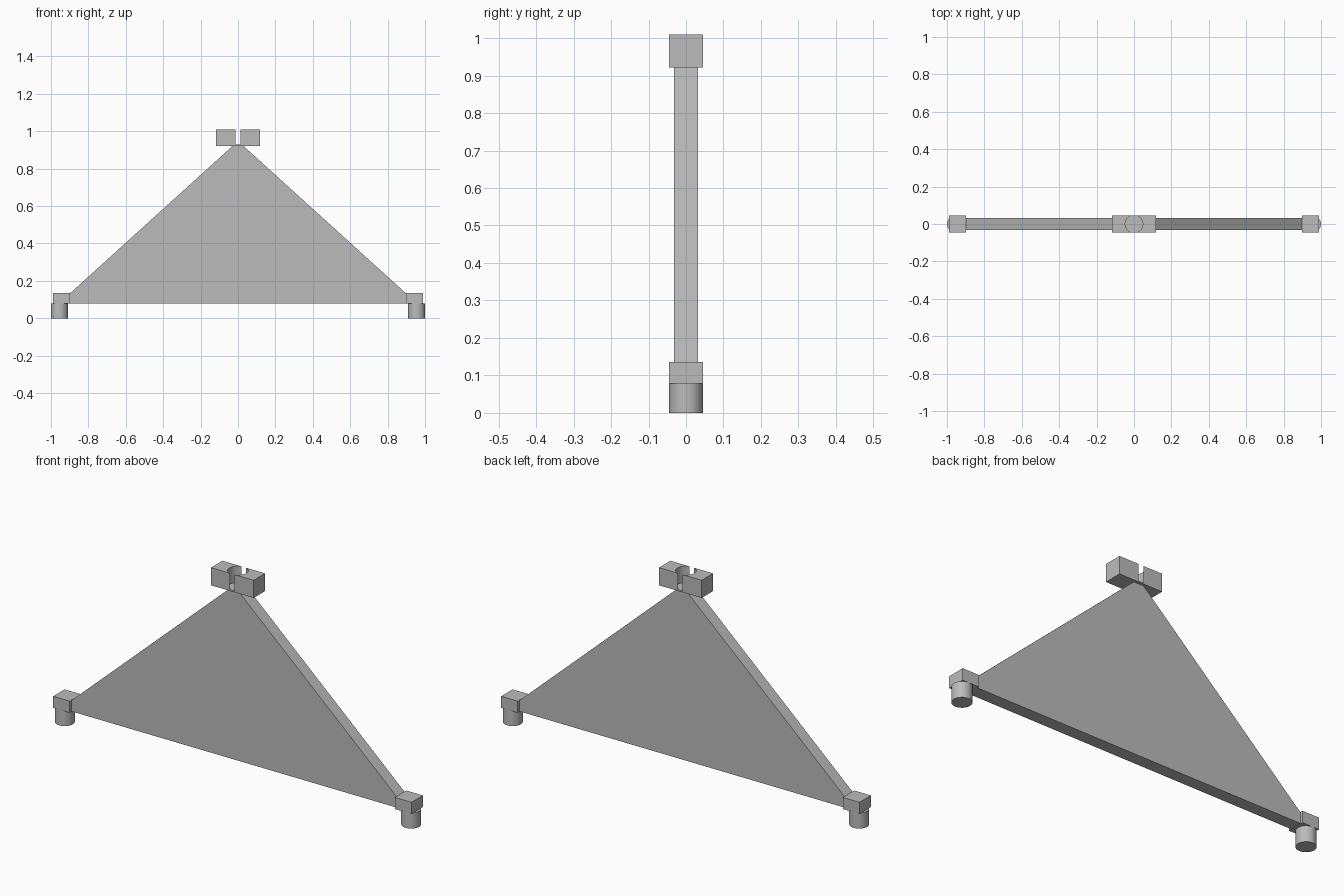
import bpy
import bmesh
import math
from mathutils import Matrix, Vector

cube = bpy.data.objects.get("Cube")
if cube:
    bpy.data.objects.remove(cube, do_unlink=True)

grey = bpy.data.materials.new("plain grey")
grey.use_nodes = True
GREY = (0.5, 0.5, 0.5, 1)
grey.diffuse_color = GREY
grey.node_tree.nodes["Principled BSDF"].inputs["Base Color"].default_value = GREY

DEPTH = 0.045       # half depth of the fittings
PANEL = 0.0315      # half thickness of the panel
SEGMENTS = 64


def finish(bm, name):
    bmesh.ops.recalc_face_normals(bm, faces=bm.faces)
    mesh = bpy.data.meshes.new(name)
    bm.to_mesh(mesh)
    bm.free()
    obj = bpy.data.objects.new(name, mesh)
    mesh.materials.append(grey)
    bpy.context.collection.objects.link(obj)
    return obj


def smooth(obj):
    bpy.ops.object.select_all(action="DESELECT")
    obj.select_set(True)
    bpy.context.view_layer.objects.active = obj
    bpy.ops.object.shade_smooth_by_angle(angle=math.radians(30))


def box(name, x0, x1, z0, z1):
    bm = bmesh.new()
    place = Matrix.Translation(((x0 + x1) / 2, 0, (z0 + z1) / 2))
    size = Matrix.Diagonal((x1 - x0, DEPTH * 2, z1 - z0, 1))
    bmesh.ops.create_cube(bm, size=1, matrix=place @ size)
    return finish(bm, name)


def prism(name, points, offset):
    """Extrude a flat outline along the given offset."""
    bm = bmesh.new()
    face = bm.faces.new([bm.verts.new(p) for p in points])
    new = bmesh.ops.extrude_face_region(bm, geom=[face])["geom"]
    verts = [v for v in new if isinstance(v, bmesh.types.BMVert)]
    bmesh.ops.translate(bm, verts=verts, vec=Vector(offset))
    return finish(bm, name)


# Triangular panel, with its corners buried in the fittings
outline = [(-0.957, 0.08), (0.957, 0.08), (0.026, 0.924), (-0.026, 0.924)]
prism("triangular_panel", [(x, -PANEL, z) for x, z in outline], (0, 2 * PANEL, 0))

# Corner blocks with round pegs below
for side, sign in (("left", 1), ("right", -1)):
    box(side + "_corner_block", *sorted((sign * 0.897, sign * 0.988)), 0.078, 0.136)
    bm = bmesh.new()
    bmesh.ops.create_cone(bm, cap_ends=True, segments=SEGMENTS, radius1=DEPTH,
                          radius2=DEPTH, depth=0.078,
                          matrix=Matrix.Translation((sign * 0.955, 0, 0.039)))
    smooth(finish(bm, side + "_peg"))

# Top socket: two jaws round a bore that breaks through front and back
BORE, HALF, FLOOR, TOP = 0.047, 0.118, 0.928, 1.01
opening = math.asin(DEPTH / BORE)
for side, sign in (("left", 1), ("right", -1)):
    angles = [-opening + 2 * opening * i / 32 for i in range(33)]
    jaw = [(sign * BORE * math.cos(a), BORE * math.sin(a), FLOOR) for a in angles]
    jaw += [(sign * HALF, DEPTH, FLOOR), (sign * HALF, -DEPTH, FLOOR)]
    smooth(prism(side + "_socket_jaw", jaw, (0, 0, TOP - FLOOR)))
box("socket_floor", -HALF, HALF, 0.922, FLOOR)
